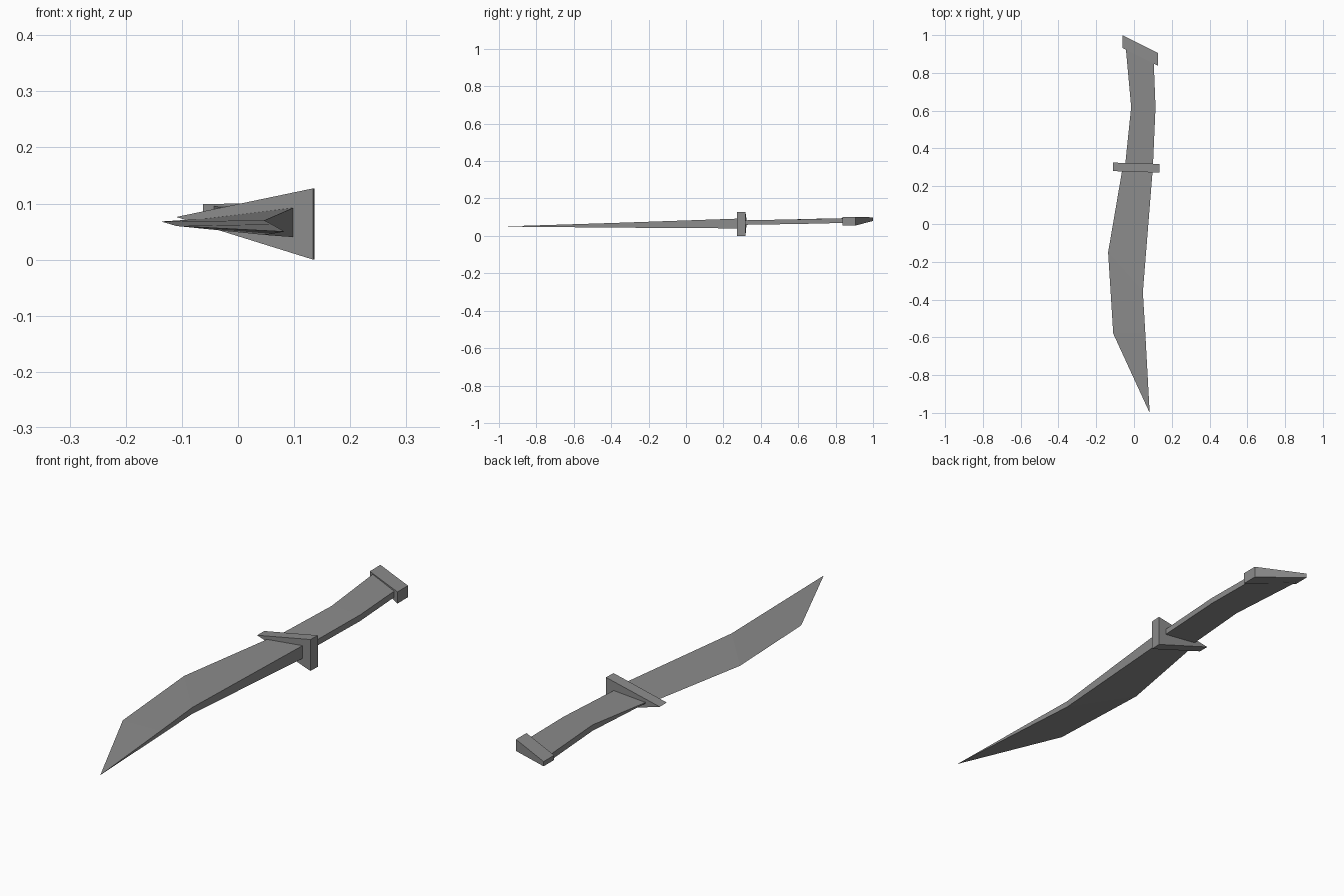
import bpy
import bmesh

if "Cube" in bpy.data.objects:
    bpy.data.objects.remove(bpy.data.objects["Cube"], do_unlink=True)

GREY = (0.26, 0.26, 0.26, 1)
steel = bpy.data.materials.new("plain_grey")
steel.use_nodes = True
steel.diffuse_color = GREY
bsdf = steel.node_tree.nodes["Principled BSDF"]
bsdf.inputs["Base Color"].default_value = GREY
bsdf.inputs["Roughness"].default_value = 0.7


def loft(name, sections):
    """Skin matching cross-sections, cap both ends, weld collapsed corners."""
    bm = bmesh.new()
    rings = [[bm.verts.new(p) for p in ring] for ring in sections]
    n = len(rings[0])
    for a, b in zip(rings, rings[1:]):
        for i in range(n):
            j = (i + 1) % n
            bm.faces.new((a[i], a[j], b[j], b[i]))
    bm.faces.new(rings[0])
    bm.faces.new(rings[-1])
    bmesh.ops.remove_doubles(bm, verts=bm.verts, dist=0.0005)
    bmesh.ops.recalc_face_normals(bm, faces=bm.faces)
    mesh = bpy.data.meshes.new(name)
    bm.to_mesh(mesh)
    bm.free()
    mesh.materials.append(steel)
    obj = bpy.data.objects.new(name, mesh)
    bpy.context.collection.objects.link(obj)
    return obj


def section(right, left):
    """Four-cornered section; each side is (x, y, low z, high z)."""
    (rx, ry, rlo, rhi), (lx, ly, llo, lhi) = right, left
    return [(rx, ry, rlo), (rx, ry, rhi), (lx, ly, lhi), (lx, ly, llo)]


# Blade: sharp cutting edge on one side, thick spine on the other
loft("blade", [
    section((-0.06, 0.30, 0.073, 0.073), (0.10, 0.30, 0.040, 0.093)),
    section((-0.137, -0.15, 0.068, 0.068), (0.047, -0.36, 0.044, 0.070)),
    section((-0.11, -0.58, 0.060, 0.060), (0.060, -0.58, 0.046, 0.063)),
    section((0.083, -1.0, 0.050, 0.050), (0.083, -1.0, 0.050, 0.050)),
])

# Guard: wedge that narrows to a point over the cutting edge
loft("guard", [
    section((-0.11, 0.280, 0.076, 0.076), (0.134, 0.272, 0.0, 0.127)),
    section((-0.11, 0.325, 0.076, 0.076), (0.136, 0.318, 0.0, 0.127)),
])

# Handle: bent flat grip
loft("handle", [
    section((-0.048, 0.30, 0.073, 0.075), (0.100, 0.30, 0.059, 0.083)),
    section((-0.015, 0.62, 0.066, 0.090), (0.114, 0.62, 0.064, 0.089)),
    section((-0.045, 0.95, 0.072, 0.096), (0.104, 0.87, 0.070, 0.095)),
])

# Pommel: slanted block, deeper on the spine side
loft("pommel", [
    section((-0.062, 0.932, 0.080, 0.099), (0.128, 0.838, 0.055, 0.102)),
    section((-0.062, 1.0, 0.080, 0.099), (0.128, 0.905, 0.055, 0.102)),
])
